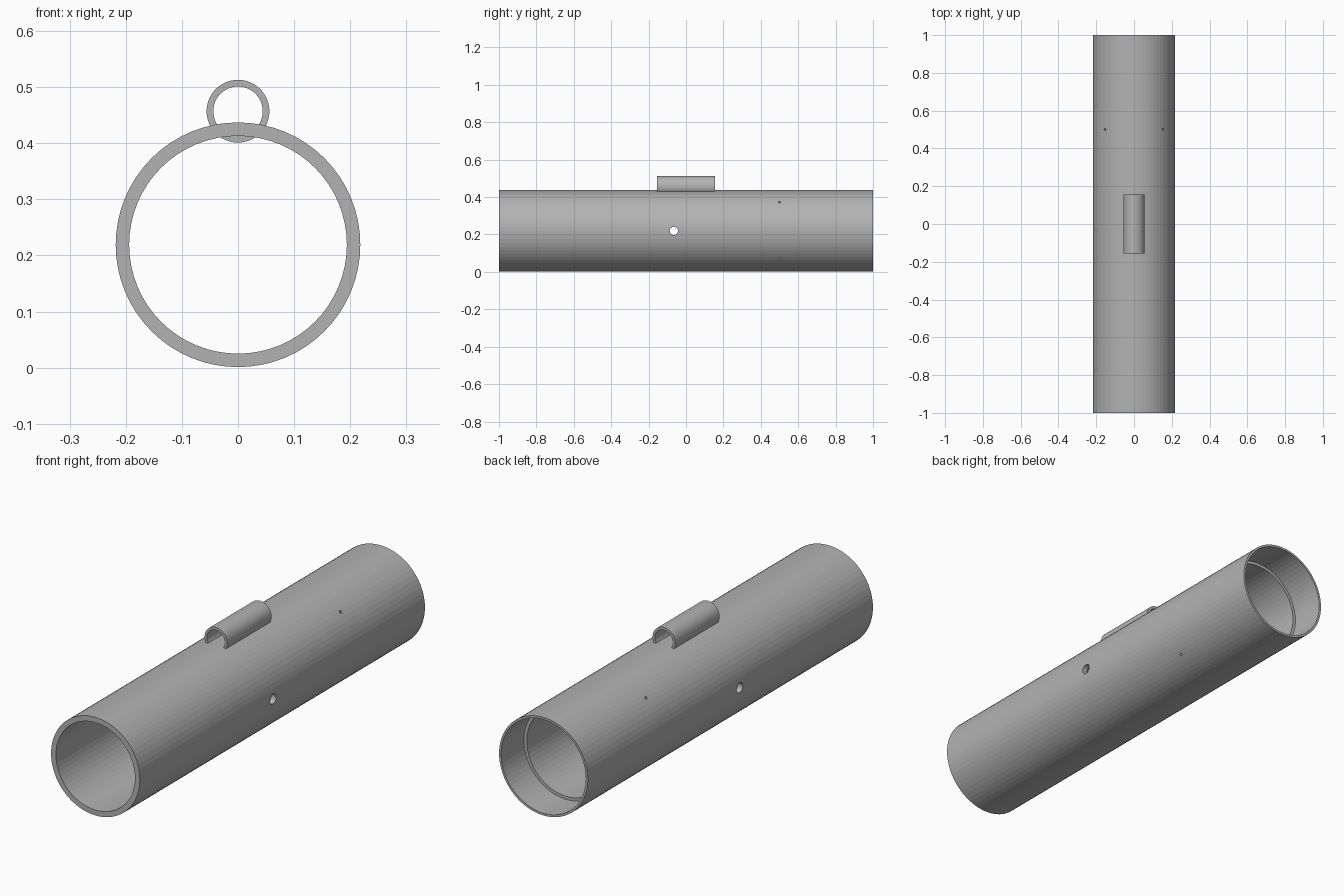
import bpy, bmesh, math
from mathutils import Matrix

if "Cube" in bpy.data.objects:
    bpy.data.objects.remove(bpy.data.objects["Cube"])

CZ, R, BORE = 0.219, 0.218, 0.194

gray = bpy.data.materials.new("gray_metal")
gray.diffuse_color = (0.45, 0.45, 0.45, 1)
gray.use_nodes = True
gray.node_tree.nodes["Principled BSDF"].inputs["Base Color"].default_value = gray.diffuse_color


def make_object(name, bm):
    bmesh.ops.recalc_face_normals(bm, faces=bm.faces)
    mesh = bpy.data.meshes.new(name)
    bm.to_mesh(mesh)
    bm.free()
    mesh.materials.append(gray)
    obj = bpy.data.objects.new(name, mesh)
    bpy.context.collection.objects.link(obj)
    return obj


def lathe_y(name, profile, z, sides):
    """Revolve a closed (radius, y) profile around an axis along y."""
    bm = bmesh.new()
    rings = []
    for i in range(sides):
        a = 2 * math.pi * i / sides
        rings.append([bm.verts.new((r * math.cos(a), y, z + r * math.sin(a)))
                      for r, y in profile])
    n = len(profile)
    for i in range(sides):
        p, q = rings[i], rings[(i + 1) % sides]
        for j in range(n):
            k = (j + 1) % n
            bm.faces.new((p[j], q[j], q[k], p[k]))
    return make_object(name, bm)


# Main tube, with a wider socket at the back end
body = lathe_y("main_tube", [(R, -1), (R, 1), (0.208, 1), (0.208, 0.84),
                             (BORE, 0.84), (BORE, -1)], CZ, 64)

# Guide tube sunk into the top
lathe_y("guide_tube", [(0.056, -0.155), (0.056, 0.155),
                       (0.044, 0.155), (0.044, -0.155)], 0.457, 48)

# Drills through both walls: one level hole, two diagonal screw holes
bm = bmesh.new()
for y, radius, angle in ((-0.065, 0.022, 0), (0.5, 0.006, 45), (0.5, 0.006, -45)):
    m = (Matrix.Translation((0, y, CZ))
         @ Matrix.Rotation(math.radians(90 + angle), 4, 'Y'))
    # separate short drills per wall, so the crossing pair never overlap
    for side in (-1, 1):
        bmesh.ops.create_cone(bm, cap_ends=True, segments=24, radius1=radius,
                              radius2=radius, depth=0.1,
                              matrix=m @ Matrix.Translation((0, 0, side * 0.205)))
drills = make_object("hole_cutter", bm)
drills.hide_render = True

mod = body.modifiers.new("holes", 'BOOLEAN')
mod.operation = 'DIFFERENCE'
mod.solver = 'EXACT'
mod.object = drills
bpy.context.view_layer.objects.active = body
bpy.ops.object.modifier_apply(modifier=mod.name)
bpy.data.objects.remove(drills)
